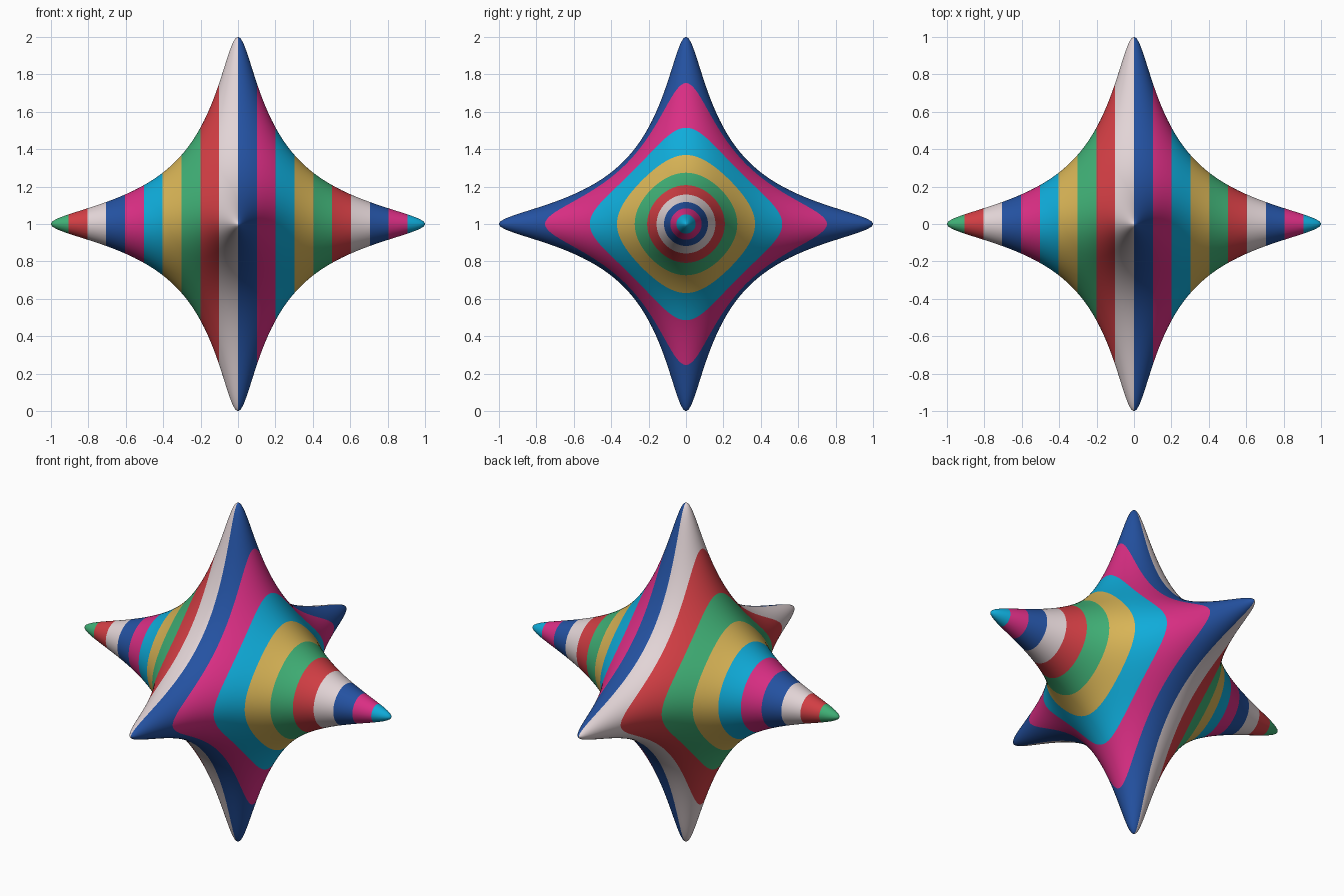
import bpy, bmesh, math
from mathutils import Vector

if "Cube" in bpy.data.objects:
    bpy.data.objects.remove(bpy.data.objects["Cube"])

N = 64             # grid cells per cube side
STRIPE = 0.1007    # width of the colour bands along x
A, B = 55.0, 32.0  # spikiness of the implicit star

# Stripe colours in repeating order, starting at x = 0 going right (sRGB)
COLOURS = [("blue", (36, 82, 162)), ("pink", (218, 46, 132)), ("cyan", (15, 172, 218)),
           ("yellow", (216, 180, 86)), ("green", (64, 176, 118)), ("red", (210, 62, 68)),
           ("pale_grey", (226, 212, 214))]


def linear(c):
    c /= 255
    return c / 12.92 if c <= 0.04045 else ((c + 0.055) / 1.055) ** 2.4


def star_point(d):
    """Point along d where r2 + (A + B r2)(x2y2 + y2z2 + z2x2) = 1."""
    d = d.normalized()
    x, y, z = (c * c for c in d)
    q = x * y + y * z + z * x
    s = 1.0
    for _ in range(30):
        f = s + A * q * s ** 2 + B * q * s ** 3 - 1
        s -= f / (1 + 2 * A * q * s + 3 * B * q * s * s)
    return d * math.sqrt(s)


# Six cube sides, gridded densely towards the tips, projected onto the star
bm = bmesh.new()
steps = [math.copysign(abs(2 * i / N - 1) ** 1.8, 2 * i / N - 1) for i in range(N + 1)]
for axis in range(3):
    for sign in (1, -1):
        grid = []
        for u in steps:
            row = []
            for v in steps:
                p = [0, 0, 0]
                p[axis], p[(axis + 1) % 3], p[(axis + 2) % 3] = sign, u, v
                row.append(bm.verts.new(star_point(Vector(p))))
            grid.append(row)
        for i in range(N):
            for j in range(N):
                quad = [grid[i][j], grid[i + 1][j], grid[i + 1][j + 1], grid[i][j + 1]]
                bm.faces.new(quad if sign > 0 else quad[::-1])
bmesh.ops.remove_doubles(bm, verts=bm.verts, dist=1e-5)

# Cut crisp stripe borders
for k in range(-9, 10):
    bmesh.ops.bisect_plane(bm, geom=bm.verts[:] + bm.edges[:] + bm.faces[:], dist=1e-6,
                           plane_co=(k * STRIPE, 0, 0), plane_no=(1, 0, 0))

# Colour by band along x
for f in bm.faces:
    f.material_index = math.floor(f.calc_center_median().x / STRIPE) % len(COLOURS)
    f.smooth = True
bmesh.ops.translate(bm, verts=bm.verts, vec=(0, 0, 1))

mesh = bpy.data.meshes.new("striped_star")
bm.to_mesh(mesh)
bm.free()
for name, rgb in COLOURS:
    mat = bpy.data.materials.new(name)
    mat.diffuse_color = (*[linear(c) for c in rgb], 1)
    mat.use_nodes = True
    mat.node_tree.nodes["Principled BSDF"].inputs["Base Color"].default_value = mat.diffuse_color
    mesh.materials.append(mat)
star = bpy.data.objects.new("striped_star", mesh)
bpy.context.collection.objects.link(star)
